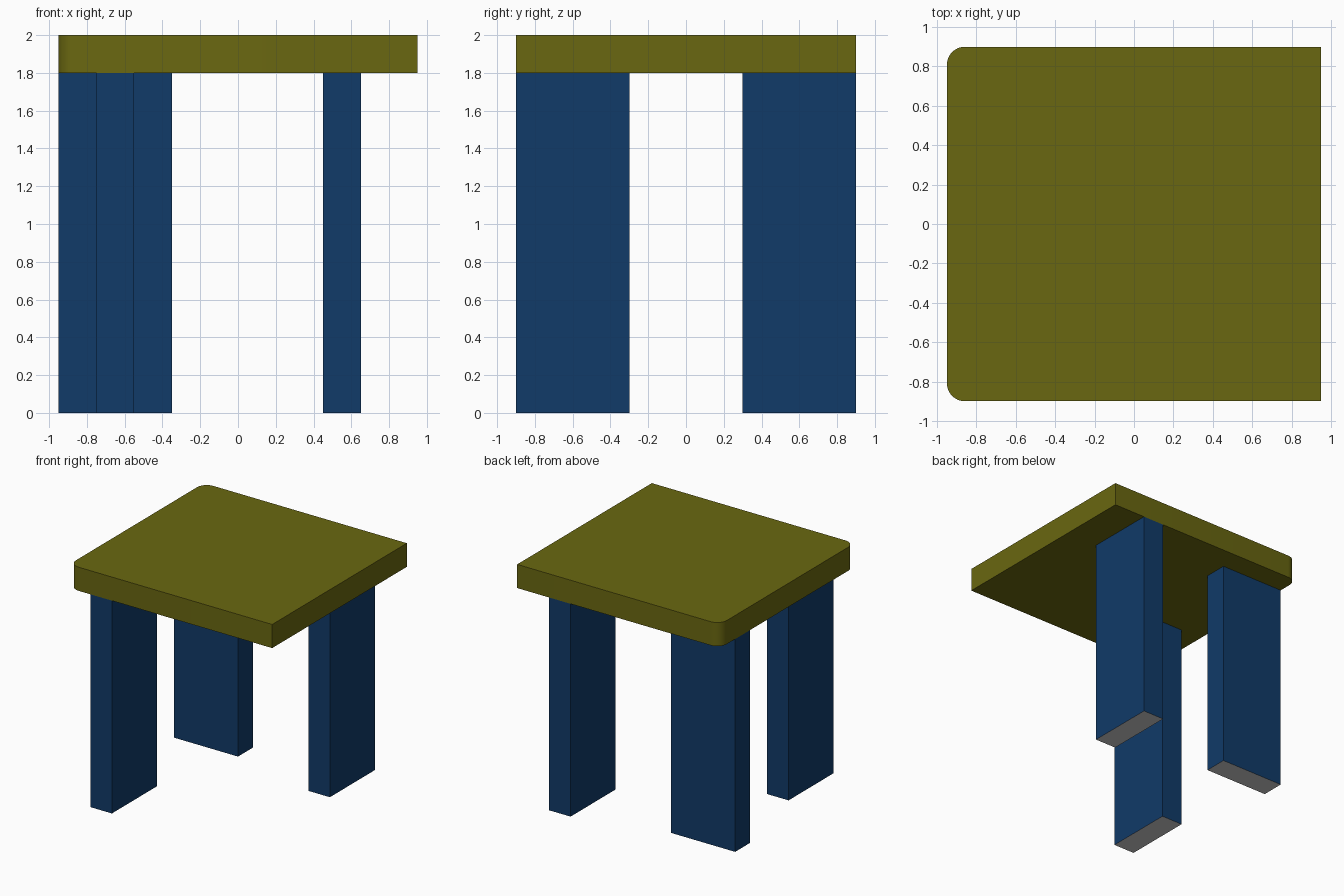
import bpy, bmesh

if "Cube" in bpy.data.objects:
    bpy.data.objects.remove(bpy.data.objects["Cube"])


def material(name, rgb):
    m = bpy.data.materials.new(name)
    m.diffuse_color = (*rgb, 1)
    m.use_nodes = True
    m.node_tree.nodes["Principled BSDF"].inputs["Base Color"].default_value = m.diffuse_color
    return m


olive = material("olive", (0.144, 0.137, 0.0054))
blue = material("blue", (0.0054, 0.043, 0.14))
grey = material("bare_grey", (0.8, 0.8, 0.8))


def box(name, lo, hi, mat):
    size = [b - a for a, b in zip(lo, hi)]
    mid = [(a + b) / 2 for a, b in zip(lo, hi)]
    bpy.ops.mesh.primitive_cube_add(size=1, location=mid)
    ob = bpy.context.object
    ob.name = name
    ob.scale = size
    bpy.ops.object.transform_apply(location=False, rotation=False, scale=True)
    ob.data.materials.append(mat)
    return ob


# Table top, with the two left corners rounded
top = box("table_top", (-0.95, -0.9, 1.8), (0.95, 0.9, 2.0), olive)
bm = bmesh.new()
bm.from_mesh(top.data)
corners = [e for e in bm.edges if all(v.co.x < 0 for v in e.verts)
           and abs(e.verts[0].co.z - e.verts[1].co.z) > 0.1]
bmesh.ops.bevel(bm, geom=corners, offset=0.09, segments=8, profile=0.5, affect='EDGES')
bm.to_mesh(top.data)
bm.free()
bpy.ops.object.shade_smooth_by_angle()

# Three plank legs, each with a bare underside
legs = {
    "front_leg": ((-0.75, -0.9), (-0.55, -0.3)),
    "back_left_leg": ((-0.95, 0.5), (-0.35, 0.7)),
    "back_right_leg": ((0.45, 0.3), (0.65, 0.9)),
}
for name, (lo, hi) in legs.items():
    leg = box(name, (*lo, 0), (*hi, 1.8), blue)
    leg.data.materials.append(grey)
    for p in leg.data.polygons:
        if p.normal.z < -0.5:
            p.material_index = 1
